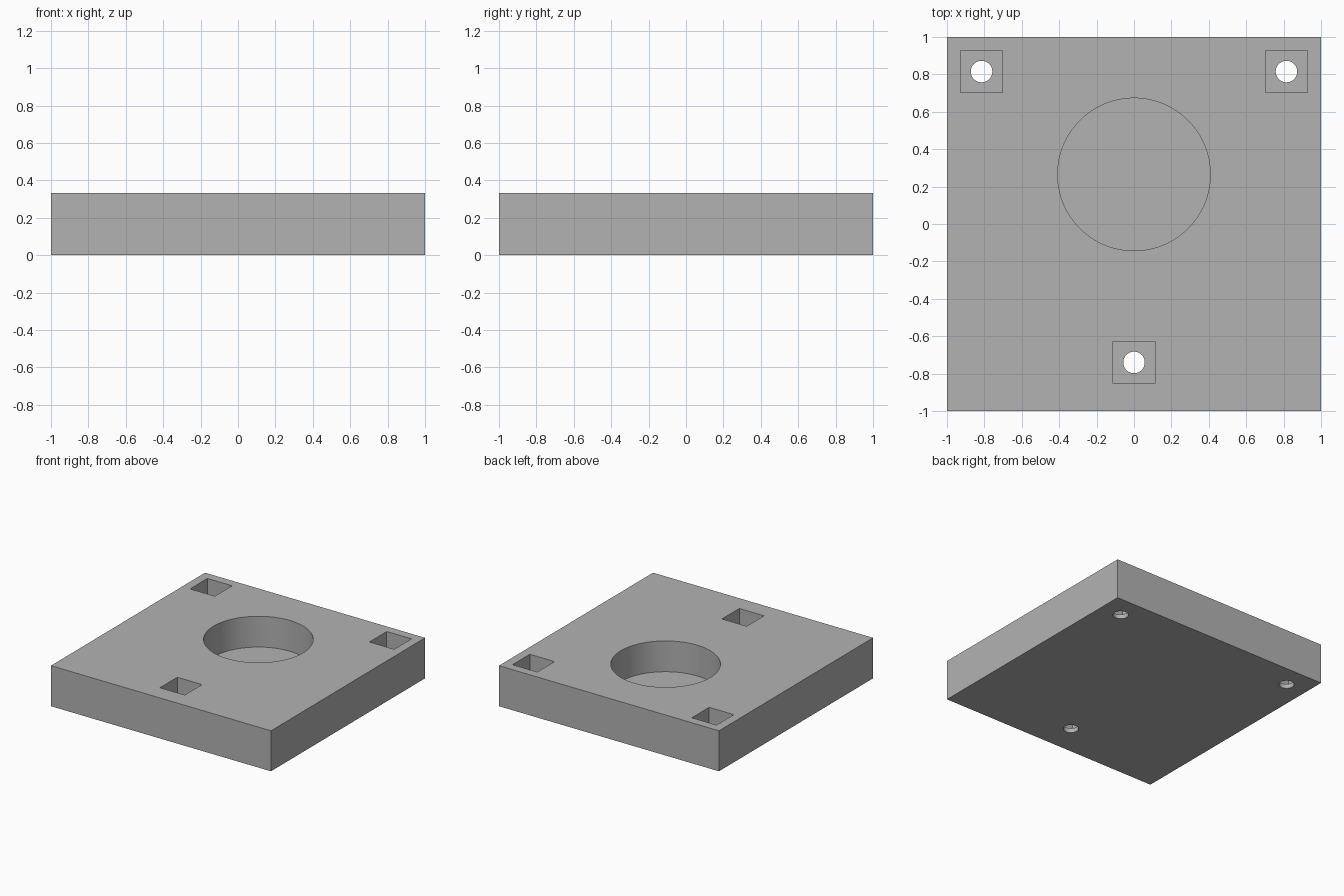
import bpy

SIZE, HEIGHT = 2.0, 0.333
BORE_RADIUS, BORE_FLOOR = 0.408, 0.08
POCKET_SIDE, POCKET_FLOOR = 0.225, 0.037
HOLE_RADIUS = 0.0575
MOUNTS = [(-0.815, 0.815), (0.815, 0.815), (0, -0.74)]

old = bpy.data.objects.get("Cube")
if old:
    bpy.data.objects.remove(old, do_unlink=True)

grey = bpy.data.materials.new("plain grey")
grey.use_nodes = True
grey.diffuse_color = (0.45, 0.45, 0.45, 1)
grey.node_tree.nodes["Principled BSDF"].inputs["Base Color"].default_value = grey.diffuse_color


def finish(name):
    obj = bpy.context.object
    obj.name = name
    obj.data.materials.append(grey)
    return obj


def box(name, x, y, side, low, high):
    bpy.ops.mesh.primitive_cube_add(size=1, location=(x, y, (low + high) / 2))
    obj = finish(name)
    obj.scale = (side, side, high - low)
    bpy.ops.object.transform_apply(location=False, rotation=False, scale=True)
    return obj


def cylinder(name, x, y, radius, low, high, sides):
    bpy.ops.mesh.primitive_cylinder_add(vertices=sides, radius=radius, depth=high - low,
                                        location=(x, y, (low + high) / 2))
    return finish(name)


# Square base plate
plate = box("base_plate", 0, 0, SIZE, 0, HEIGHT)

# Round blind bore, then a square pocket and a through hole at each mount
cutters = [cylinder("bore_cutter", 0, 0.265, BORE_RADIUS, BORE_FLOOR, HEIGHT + 0.1, 96)]
for x, y in MOUNTS:
    cutters.append(box("pocket_cutter", x, y, POCKET_SIDE, POCKET_FLOOR, HEIGHT + 0.1))
    cutters.append(cylinder("hole_cutter", x, y, HOLE_RADIUS, -0.1, HEIGHT / 2, 48))

# Cut each shape from the plate and discard the cutter
bpy.ops.object.select_all(action="DESELECT")
plate.select_set(True)
bpy.context.view_layer.objects.active = plate
for cutter in cutters:
    cut = plate.modifiers.new("cut", "BOOLEAN")
    cut.operation = "DIFFERENCE"
    cut.solver = "EXACT"
    cut.object = cutter
    bpy.ops.object.modifier_apply(modifier=cut.name)
    bpy.data.objects.remove(cutter, do_unlink=True)

bpy.ops.object.shade_smooth_by_angle()
